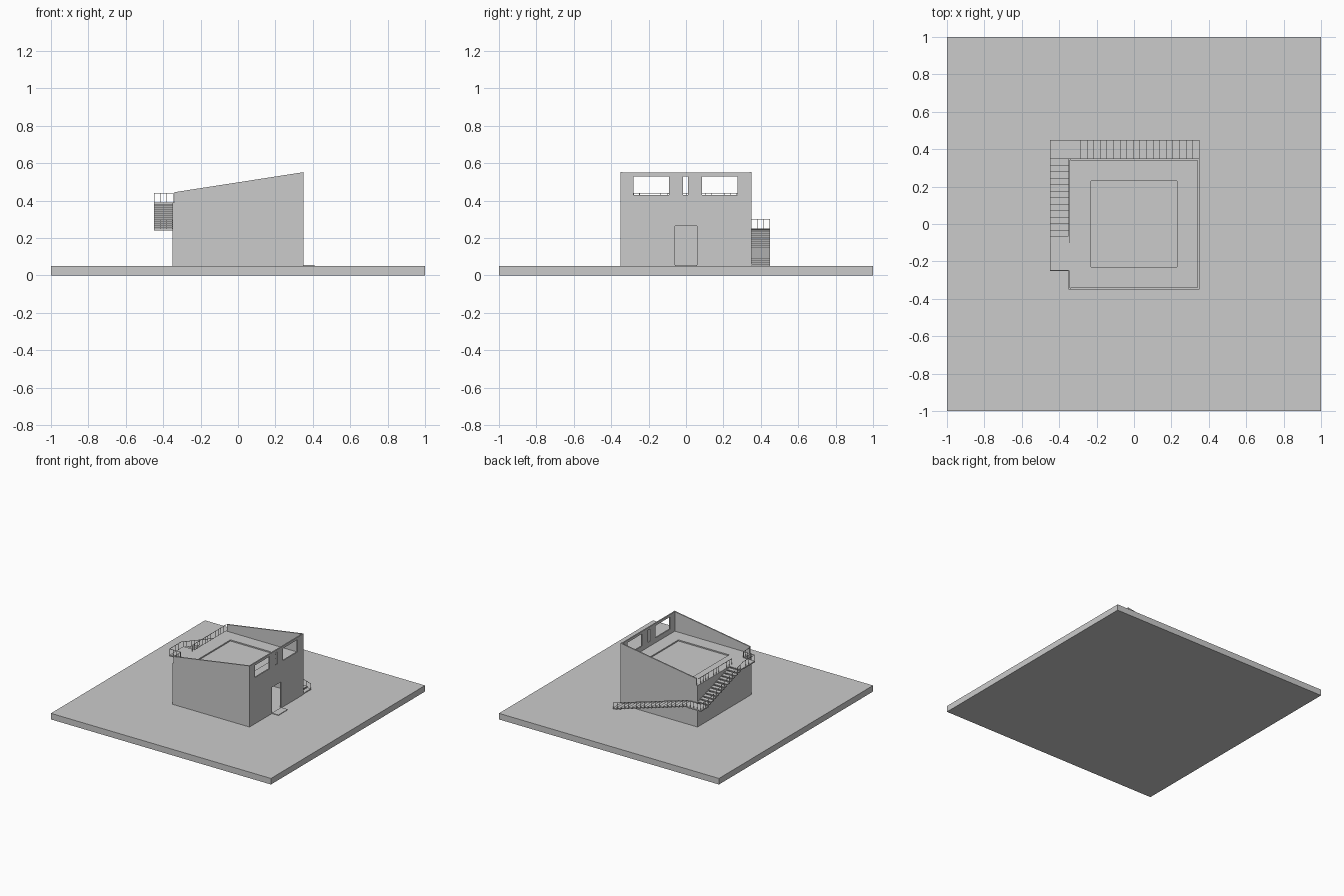
import bpy, bmesh
from mathutils import Vector, Matrix

if "Cube" in bpy.data.objects:
    bpy.data.objects.remove(bpy.data.objects["Cube"])

def finish(name, bm):
    bmesh.ops.recalc_face_normals(bm, faces=bm.faces)
    me = bpy.data.meshes.new(name)
    bm.to_mesh(me)
    bm.free()
    ob = bpy.data.objects.new(name, me)
    bpy.context.collection.objects.link(ob)
    return ob

def add_box(bm, x0, x1, y0, y1, z0, z1):
    m = Matrix.Translation(((x0 + x1) / 2, (y0 + y1) / 2, (z0 + z1) / 2)) @ \
        Matrix.Diagonal((x1 - x0, y1 - y0, z1 - z0, 1))
    bmesh.ops.create_cube(bm, size=1, matrix=m)

def boxes(name, *dims):
    bm = bmesh.new()
    for d in dims:
        add_box(bm, *d)
    return finish(name, bm)

def add_beam(bm, a, b, t=0.003):
    a, b = Vector(a), Vector(b)
    d = b - a
    m = Matrix.Translation((a + b) / 2) @ d.to_track_quat('Z', 'Y').to_matrix().to_4x4() @ \
        Matrix.Diagonal((t, t, d.length + t * 0.8, 1))
    bmesh.ops.create_cube(bm, size=1, matrix=m)

def railing(name, path, step=0.035, h=0.05):
    # top rail along the path with evenly spaced posts
    bm = bmesh.new()
    up = Vector((0, 0, h))
    for a, b in zip(path, path[1:]):
        a, b = Vector(a), Vector(b)
        add_beam(bm, a + up, b + up)
        n = max(1, round((b - a).xy.length / step))
        for i in range(n + 1):
            p = a.lerp(b, i / n)
            add_beam(bm, p, p + up, 0.002)
    return finish(name, bm)

G, D, W, T = 0.05, 0.39, 0.35, 0.01   # ground top, deck top, half width, wall thickness

boxes("ground_slab", (-1, 1, -1, 1, 0, G))

# sloped side walls, stepped down to deck level at the open left edge
for name, y in (("front_wall", -W), ("back_wall", W - T)):
    bm = bmesh.new()
    prof = [(-W, G), (W, G), (W, 0.552), (-W + T, 0.445), (-W + T, D), (-W, D)]
    f = bm.faces.new([bm.verts.new((x, y, z)) for x, z in prof])
    r = bmesh.ops.extrude_face_region(bm, geom=[f])
    bmesh.ops.translate(bm, vec=(0, T, 0),
                        verts=[v for v in r["geom"] if isinstance(v, bmesh.types.BMVert)])
    finish(name, bm)

i = W - T
boxes("left_wall", (-W, -i, -i, i, G, D))

# right wall with doorway, two windows and a slot, built from piers and bands
s = (i, W)
boxes("right_wall",
      (*s, -i, -0.06, G, 0.265), (*s, 0.06, i, G, 0.265), (*s, -i, i, 0.265, 0.43),
      (*s, -i, -0.28, 0.43, 0.53), (*s, -0.09, -0.015, 0.43, 0.53),
      (*s, 0.01, 0.085, 0.43, 0.53), (*s, 0.275, i, 0.43, 0.53), (*s, -i, i, 0.53, 0.55))
boxes("door_step", (W, 0.41, -0.06, 0.06, G, 0.055))

# roof deck with a shallow sunken square
r = 0.23
boxes("roof_deck", (-i, i, -i, i, 0.365, 0.38),
      (-i, -r, -i, i, 0.38, D), (r, i, -i, i, 0.38, D),
      (-r, r, -i, -r, 0.38, D), (-r, r, r, i, 0.38, D))

# two flights of floating treads
O, N1, N2 = 0.45, 19, 13
rise, t = 0.0105, 0.007
go1, go2 = 0.67 / N1, 0.45 / N2
bm = bmesh.new()
for k in range(N1):
    z = G + rise * (k + 1)
    add_box(bm, W - go1 * (k + 1), W - go1 * k, W, O, z - t, z)
finish("back_stair_treads", bm)
bm = bmesh.new()
for k in range(N2):
    z = 0.25 + (D - 0.25) * (k + 1) / N2
    add_box(bm, -O, -W, W - go2 * (k + 1), W - go2 * k, z - t, z)
finish("left_stair_treads", bm)
boxes("corner_landing", (-O, -0.32, W, O, 0.24, 0.25))
boxes("top_landing", (-O, -W, -0.25, -0.1, 0.38, D))

# railings
e = O - 0.002
railing("stair_railing", [(W - 0.002, e, G), (-0.32, e, 0.25), (-e, e, 0.25), (-e, W, 0.25),
                          (-e, -0.1, D), (-e, -0.248, D), (-W, -0.248, D)])
railing("deck_railing", [(-W + 0.003, W - T, D), (-W + 0.003, -0.1, D)])
railing("deck_corner_railing", [(-W + 0.003, -0.25, D), (-W + 0.003, -W + T, D)])
